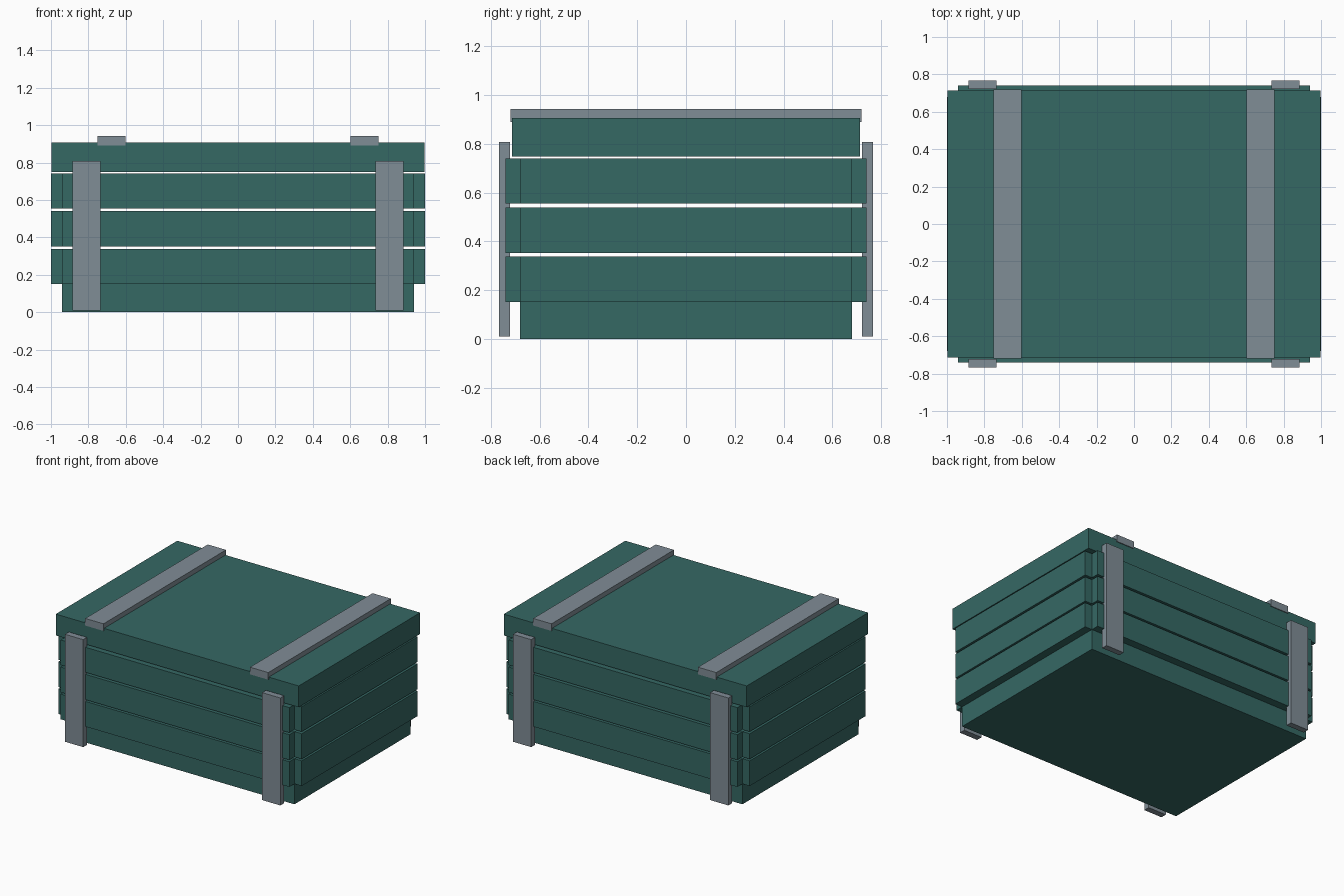
import bpy

if "Cube" in bpy.data.objects:
    bpy.data.objects.remove(bpy.data.objects["Cube"])


def make_material(name, rgb):
    m = bpy.data.materials.new(name)
    m.diffuse_color = (*rgb, 1.0)
    m.use_nodes = True
    m.node_tree.nodes["Principled BSDF"].inputs["Base Color"].default_value = m.diffuse_color
    return m


TEAL = make_material("teal_paint", (0.036, 0.138, 0.127))
GREY = make_material("grey_strap", (0.216, 0.266, 0.305))


def box(name, x, y, z, mat):
    """Box spanning the (min, max) ranges given for each axis."""
    bpy.ops.mesh.primitive_cube_add(size=1)
    ob = bpy.context.object
    ob.name = name
    for v in ob.data.vertices:
        for i, (lo, hi) in enumerate((x, y, z)):
            v.co[i] = lo if v.co[i] < 0 else hi
    ob.data.materials.append(mat)
    return ob


def span(s, lo, hi):
    """Range lo..hi placed on the side of the origin given by the sign s."""
    return (lo, hi) if s > 0 else (-hi, -lo)


BX, BY = 0.94, 0.68      # body half sizes
OX, OY = 1.0, 0.74       # outer faces of the planks

# base and lid
box("base", (-BX, BX), (-BY, BY), (0.0, 0.152), TEAL)
box("lid", (-0.998, 0.998), (-0.713, 0.713), (0.749, 0.907), TEAL)

# three tiers of planks, open notches at the corners
for tier, z in enumerate(((0.152, 0.339), (0.352, 0.54), (0.555, 0.741)), 1):
    for s, a, b in ((-1, "front", "left"), (1, "back", "right")):
        box(f"{a}_plank_{tier}", (-BX, BX), span(s, BY, OY), z, TEAL)
        box(f"{b}_plank_{tier}", span(s, BX, OX), (-BY, BY), z, TEAL)

# straps on the lid, front and back
for sx, side in ((-1, "left"), (1, "right")):
    box(f"lid_strap_{side}", span(sx, 0.602, 0.752), (-0.719, 0.719),
        (0.89, 0.943), GREY)
    for sy, face in ((-1, "front"), (1, "back")):
        box(f"{face}_strap_{side}", span(sx, 0.735, 0.885),
            span(sy, 0.722, 0.767), (0.01, 0.808), GREY)
